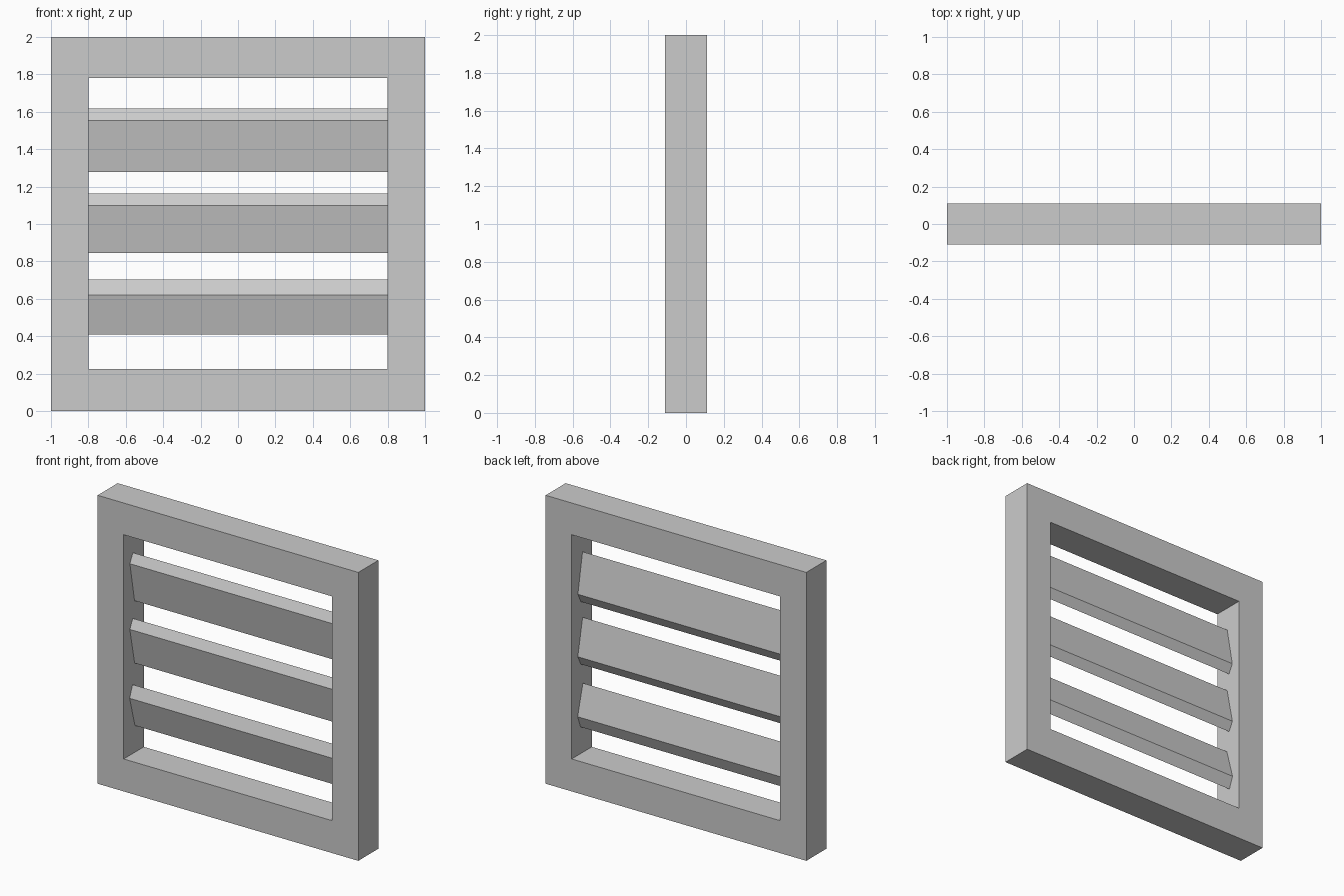
import bpy

if "Cube" in bpy.data.objects:
    bpy.data.objects.remove(bpy.data.objects["Cube"])


def extrude_profile(name, profile, half_width):
    """Sweep a (y, z) profile along x from -half_width to half_width."""
    n = len(profile)
    verts = [(s * half_width, y, z) for s in (-1, 1) for y, z in profile]
    faces = [tuple(reversed(range(n))), tuple(range(n, 2 * n))]
    faces += [(i, (i + 1) % n, n + (i + 1) % n, n + i) for i in range(n)]
    return make_object(name, verts, faces)


def make_object(name, verts, faces):
    mesh = bpy.data.meshes.new(name)
    mesh.from_pydata(verts, [], faces)
    obj = bpy.data.objects.new(name, mesh)
    bpy.context.collection.objects.link(obj)
    return obj


# Outer frame: two nested rectangles, front and back, bridged together
DEPTH = 0.11
verts = []
for y in (-DEPTH, DEPTH):
    for hw, lo, hi in ((1.0, 0.0, 2.0), (0.8, 0.225, 1.78)):
        verts += [(-hw, y, lo), (hw, y, lo), (hw, y, hi), (-hw, y, hi)]
faces = []
for i in range(4):
    j = (i + 1) % 4
    faces += [
        (i, j, 4 + j, 4 + i),            # front
        (8 + j, 8 + i, 12 + i, 12 + j),  # back
        (j, i, 8 + i, 8 + j),            # outer side
        (4 + i, 4 + j, 12 + j, 12 + i),  # inner side
    ]
make_object("window_frame", verts, faces)

# Tilted slats: centre z, front edge (y, z offset), top edge (y, z offset)
SLATS = {
    "upper_slat": (1.447, (-0.042, 0.106), (-0.009, 0.170)),
    "middle_slat": (1.003, (-0.043, 0.095), (-0.010, 0.159)),
    "lower_slat": (0.557, (-0.045, 0.064), (-0.013, 0.147)),
}
for name, (zc, (ay, az), (by, bz)) in SLATS.items():
    profile = [(ay, zc + az), (-by, zc - bz), (-ay, zc - az), (by, zc + bz)]
    extrude_profile(name, profile, 0.8)
